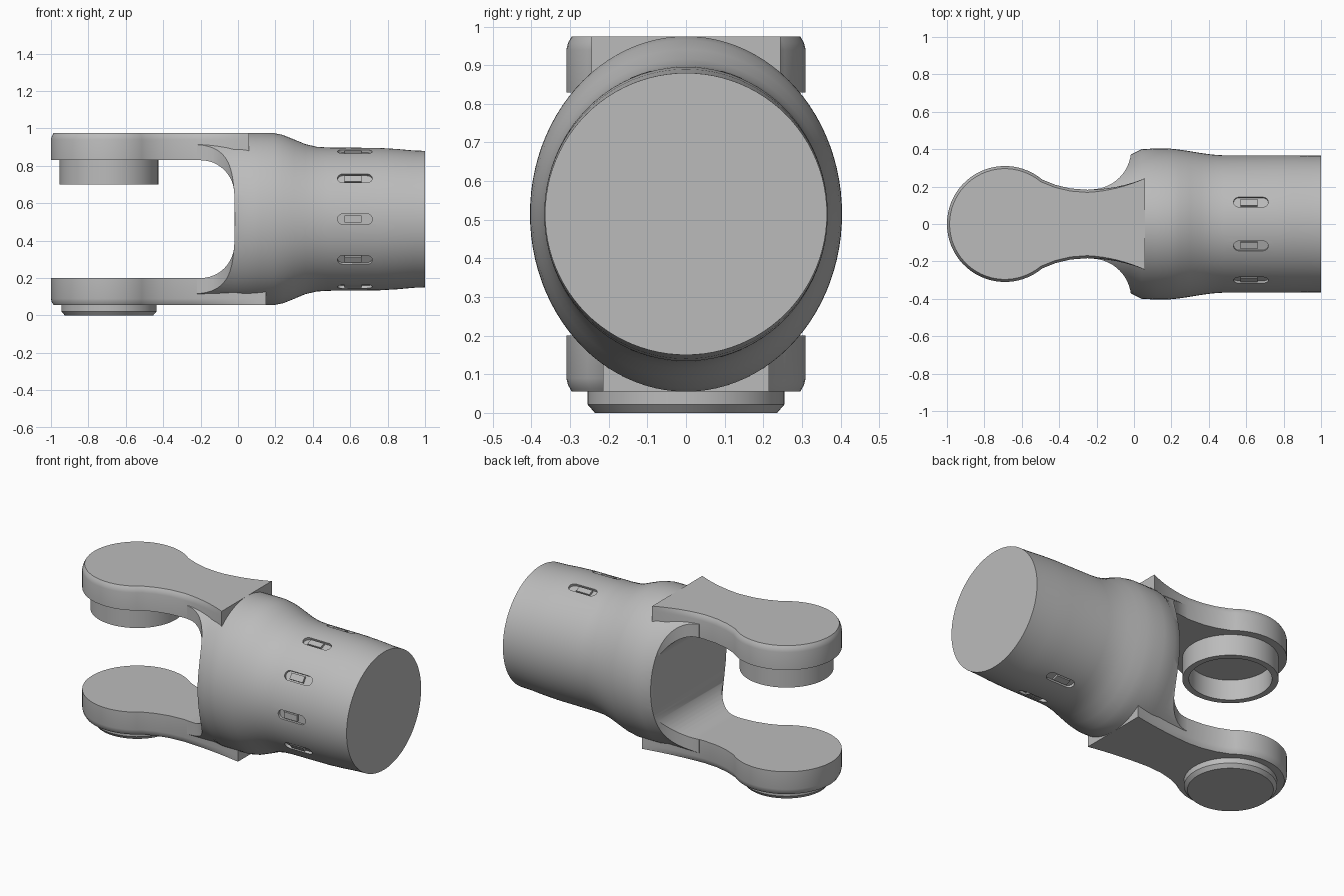
import bpy, bmesh
from math import sin, cos, pi, radians
from mathutils import Matrix, Vector

if "Cube" in bpy.data.objects:
    bpy.data.objects.remove(bpy.data.objects["Cube"])

grey = bpy.data.materials.new("plain grey")
grey.use_nodes = True
grey.diffuse_color = (0.5, 0.5, 0.5, 1)
grey.node_tree.nodes["Principled BSDF"].inputs["Base Color"].default_value = (0.5, 0.5, 0.5, 1)

AXIS_Z = 0.515   # height of the body axis
EYE_X = -0.69    # centre of the round arm ends


def loft(name, rings):
    """Closed solid skinned through equal-length rings of points."""
    bm = bmesh.new()
    rows = [[bm.verts.new(p) for p in ring] for ring in rings]
    n = len(rows[0])
    for a, b in zip(rows, rows[1:]):
        for i in range(n):
            j = (i + 1) % n
            bm.faces.new((a[i], a[j], b[j], b[i]))
    bm.faces.new(rows[0])
    bm.faces.new(rows[-1])
    bmesh.ops.recalc_face_normals(bm, faces=bm.faces)
    mesh = bpy.data.meshes.new(name)
    bm.to_mesh(mesh)
    bm.free()
    mesh.materials.append(grey)
    obj = bpy.data.objects.new(name, mesh)
    bpy.context.collection.objects.link(obj)
    return obj


def circle(x, y, z, r, n=64):
    return [(x + r * cos(2 * pi * i / n), y + r * sin(2 * pi * i / n), z) for i in range(n)]


def turned(name, x, y, profile):
    """Solid of revolution about a vertical axis, from (radius, z) pairs."""
    return loft(name, [circle(x, y, z, r) for r, z in profile])


def activate(obj):
    bpy.ops.object.select_all(action='DESELECT')
    obj.select_set(True)
    bpy.context.view_layer.objects.active = obj


def cut(obj, cutter):
    activate(obj)
    mod = obj.modifiers.new("cut", 'BOOLEAN')
    mod.operation = 'DIFFERENCE'
    mod.solver = 'EXACT'
    mod.object = cutter
    bpy.ops.object.modifier_apply(modifier=mod.name)
    bpy.data.objects.remove(cutter)


def smooth(obj):
    activate(obj)
    bpy.ops.object.shade_smooth_by_angle(angle=radians(30))


# Body: elliptical collar easing into a round sleeve (x, half depth, half height)
sections = [(-.22, .37, .46), (-.02, .37, .46), (.04, .40, .46), (.12, .404, .46),
            (.19, .403, .46), (.24, .398, .45), (.30, .389, .426), (.36, .379, .401),
            (.42, .371, .387), (.48, .367, .383), (.75, .367, .381),
            (.85, .367, .375), (.94, .365, .367), (1, .365, .365)]
N = 96
body = loft("body", [[(x, ry * cos(2 * pi * i / N), AXIS_Z + rz * sin(2 * pi * i / N))
                      for i in range(N)] for x, ry, rz in sections])

# Rounded fork opening
low, high, back, rad = .20, .83, -.02, .18
opening = [(-1.2, high), (-1.2, low)]
for cz, start in ((low + rad, -90), (high - rad, 0)):
    for k in range(13):
        a = radians(start + k * 7.5)
        opening.append((back - rad + rad * cos(a), cz + rad * sin(a)))
cut(body, loft("opening_cutter", [[(x, y, z) for x, z in opening] for y in (-.6, .6)]))

# Scooped flanks where the collar meets the arms
for side in (-1, 1):
    cut(body, turned("flank_cutter", -.23, side * .40, [(.215, -.2), (.215, 1.3)]))


# Latch windows around the sleeve
def pill(half, r, z):
    pts = []
    for end, start in ((1, -90), (-1, 90)):
        for k in range(9):
            a = radians(start + k * 22.5)
            pts.append(Vector((end * half + r * cos(a), r * sin(a), z)))
    return pts


latches = []
for angle in range(-108, 109, 36):
    a = radians(angle)
    out = Vector((0, -cos(a), sin(a)))
    along = Vector((1, 0, 0))
    across = out.cross(along)
    frame = Matrix((along, across, out)).transposed()
    radius = .367 + .015 * sin(a) ** 2
    origin = Vector((.625, 0, AXIS_Z)) + out * radius
    cut(body, loft("window_cutter", [[origin + frame @ p for p in pill(.065, .028, h)]
                                     for h in (-.016, .05)]))
    rect = [(-.055, -.019), (.035, -.019), (.035, .019), (-.055, .019)]
    latches.append(loft("latch", [[origin + frame @ Vector((u, v, h)) for u, v in rect]
                                  for h in (-.025, -.003)]))
smooth(body)


# Arms: round eye, narrow neck, flared root plate
def arm_outline(end_x, end_w, inset, z):
    side = []
    for k in range(25):
        a = radians(180 - k * 130 / 24)
        side.append((EYE_X + (.31 - inset) * cos(a), (.31 - inset) * sin(a)))
    side += [(-.42, .209 - inset), (-.34, .19 - inset)]
    for k in range(9):
        t = k / 8
        side.append((-.25 + t * (end_x + .25), .183 + (end_w - .183) * t * t - inset * (1 - t)))
    return [(x, y, z) for x, y in side] + [(x, -y, z) for x, y in reversed(side[1:])]


def arm(name, end_x, end_w, layers):
    smooth(loft(name, [arm_outline(end_x, end_w, d, z) for z, d in layers]))


arm("upper_arm", .06, .245, [(.83, 0), (.94, 0), (.957, .004), (.968, .01), (.975, .014)])
arm("lower_arm", .15, .215, [(.20, 0), (.09, 0), (.073, .004), (.062, .01), (.055, .014)])

# Hollow bearing collar under the upper arm
smooth(turned("bearing_collar", EYE_X, 0,
              [(.264, .84), (.264, .70), (.228, .70), (.228, .825)]))

# Chamfered foot disc below the lower arm
smooth(turned("foot_disc", EYE_X, 0,
              [(.255, .07), (.255, .022), (.236, 0)]))
